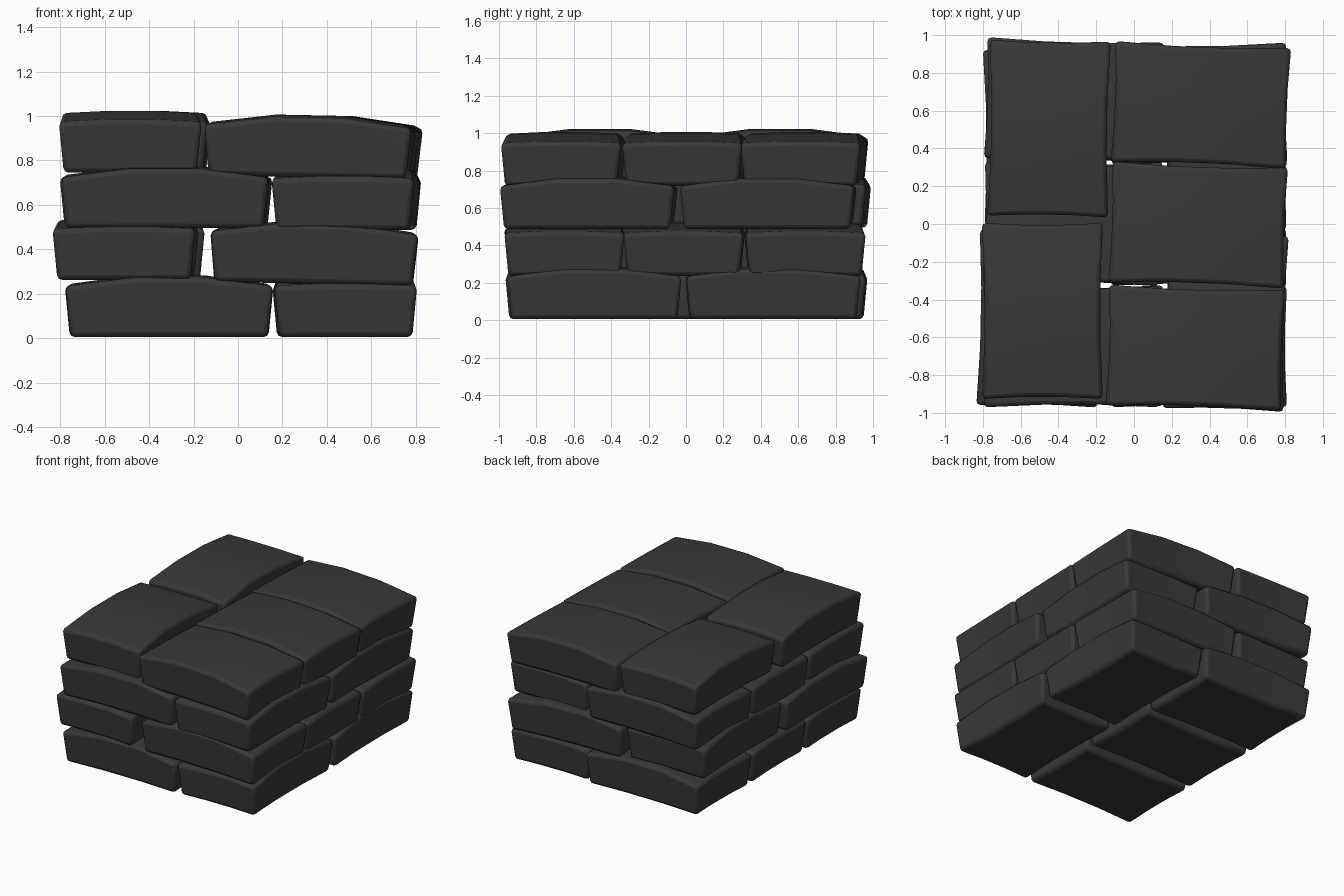
import bpy, bmesh, math
from mathutils import Matrix

if "Cube" in bpy.data.objects:
    bpy.data.objects.remove(bpy.data.objects["Cube"])

LENGTH, WIDTH, HEIGHT, CROWN = 0.935, 0.645, 0.228, 0.05

mat = bpy.data.materials.new("dark_grey")
mat.diffuse_color = (0.04, 0.04, 0.04, 1)
mat.use_nodes = True
mat.node_tree.nodes["Principled BSDF"].inputs["Base Color"].default_value = mat.diffuse_color


def sack(name, x, y, z, along_y=False, turn=0.0, pitch=0.0):
    """One filled sack: flat base, top crowned along its length, pinched sides."""
    bm = bmesh.new()
    bmesh.ops.create_cube(bm, size=1)
    bmesh.ops.subdivide_edges(bm, edges=bm.edges[:], cuts=2, use_grid_fill=True)
    # remove the mid-height rings' bulge by shaping every vertex from its cube position
    for v in bm.verts:
        u, w, h = v.co
        pinch_w = 0.014 if abs(u) < 0.3 else 0.0
        pinch_u = 0.010 if abs(w) < 0.3 else 0.0
        taper = 0.022 * (0.5 - h)
        px = math.copysign(1, u) * (abs(u) * LENGTH - (pinch_u + taper if abs(u) > 0.4 else 0))
        py = math.copysign(1, w) * (abs(w) * WIDTH - (pinch_w + taper if abs(w) > 0.4 else 0))
        lift = CROWN if abs(u) < 0.3 else 0.0
        lift *= 1.0 if abs(w) < 0.3 else 0.8
        if abs(u) > 0.4 and abs(w) < 0.3:
            lift = 0.01
        t = h + 0.5
        v.co = (px, py, t * (HEIGHT + lift))
    mesh = bpy.data.meshes.new(name)
    bm.to_mesh(mesh)
    bm.free()
    ob = bpy.data.objects.new(name, mesh)
    bpy.context.collection.objects.link(ob)
    mesh.materials.append(mat)
    ang = turn + (math.pi / 2 if along_y else 0)
    ob.matrix_world = (Matrix.Translation((x, y, z)) @ Matrix.Rotation(ang, 4, 'Z')
                       @ Matrix.Rotation(pitch, 4, 'Y'))
    bev = ob.modifiers.new("soft_edges", 'BEVEL')
    bev.width, bev.segments = 0.022, 2
    bev.limit_method, bev.angle_limit = 'ANGLE', math.radians(50)
    bpy.context.view_layer.objects.active = ob
    bpy.ops.object.select_all(action='DESELECT')
    ob.select_set(True)
    bpy.ops.object.shade_smooth_by_angle(angle=math.radians(40))


# Each layer: (base z of pair, base z of trio, pair lying along y, trio lying along x)
# sacks are (x, y, turn)
layers = [
    (0.005, 0.005,
     [(0.485, -0.49, 0.0), (0.48, 0.465, 0.01)],
     [(-0.31, -0.645, 0.0), (-0.31, 0.005, 0.01), (-0.31, 0.645, -0.01)]),
    (0.262, 0.245,
     [(-0.505, -0.50, -0.02), (-0.475, 0.46, 0.01)],
     [(0.34, -0.65, 0.0), (0.34, -0.01, -0.01), (0.34, 0.635, 0.01)]),
    (0.488, 0.495,
     [(0.485, -0.52, -0.03), (0.495, 0.44, -0.02)],
     [(-0.33, -0.65, 0.0), (-0.33, 0.0, -0.02), (-0.32, 0.655, -0.03)]),
    (0.745, 0.725,
     [(-0.485, -0.46, 0.0), (-0.45, 0.505, -0.015)],
     [(0.32, -0.655, -0.03), (0.335, -0.005, -0.035), (0.35, 0.63, -0.04)]),
]
for n, (zp, zt, pair, trio) in enumerate(layers, 1):
    for i, (x, y, turn) in enumerate(pair, 1):
        sack(f"layer{n}_lengthwise_sack_{i}", x, y, zp, True, turn)
    for i, (x, y, turn) in enumerate(trio, 1):
        sack(f"layer{n}_crosswise_sack_{i}", x, y, zt, False, turn,
             0.02 if n in (2, 4) else 0.0)
